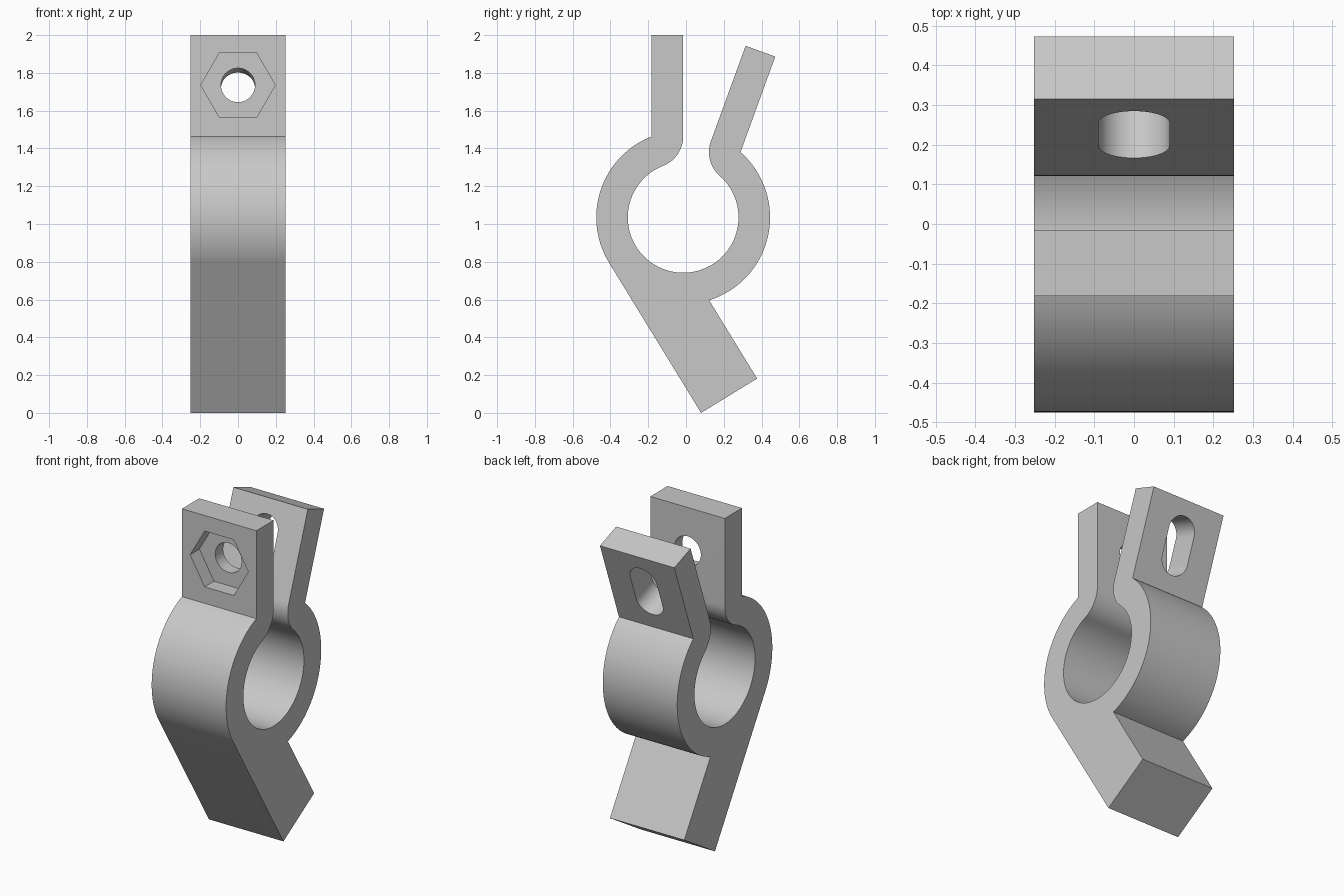
import bpy, bmesh
from math import sin, cos, pi, radians, sqrt, degrees, atan2
from mathutils import Vector, Matrix

cube = bpy.data.objects.get("Cube")
if cube:
    bpy.data.objects.remove(cube, do_unlink=True)

HALF_W = 0.252               # half the clamp width
CY, CZ = -0.015, 1.035       # ring centre
R_OUT, R_IN = 0.46, 0.293
THICK = R_OUT - R_IN
ARM = 0.538                  # straight length of each lug
TILT = radians(20)           # lean of the back lug
STEM_W, STEM_ANGLE = 0.348, radians(31.5)

grey = bpy.data.materials.new("plain grey")
grey.use_nodes = True
grey.diffuse_color = (0.58, 0.58, 0.58, 1)
grey.node_tree.nodes["Principled BSDF"].inputs["Base Color"].default_value = grey.diffuse_color


def arc(c, r, a0, a1, n):
    """Points on an arc, angles in degrees."""
    steps = [radians(a0 + (a1 - a0) * i / n) for i in range(n + 1)]
    return [Vector((c[0] + r * cos(a), c[1] + r * sin(a))) for a in steps]


def prism(name, points, sweep):
    """Extrude a closed 3D outline along a vector."""
    bm = bmesh.new()
    face = bm.faces.new([bm.verts.new(p) for p in points])
    new = bmesh.ops.extrude_face_region(bm, geom=[face], use_keep_orig=True)["geom"]
    bmesh.ops.translate(bm, vec=sweep, verts=[v for v in new if isinstance(v, bmesh.types.BMVert)])
    bmesh.ops.recalc_face_normals(bm, faces=bm.faces)
    mesh = bpy.data.meshes.new(name)
    bm.to_mesh(mesh)
    bm.free()
    mesh.materials.append(grey)
    obj = bpy.data.objects.new(name, mesh)
    bpy.context.collection.objects.link(obj)
    return obj


# Lug outline relative to the ring centre: outer root, tip, then inner fillet
root = Vector((-THICK, sqrt(R_OUT ** 2 - THICK ** 2)))
root_angle = degrees(atan2(root.y, root.x))
tip = root.y + ARM
lug = [root, Vector((-THICK, tip)), Vector((0, tip))]
lug += arc(root, THICK, 0, root_angle - 180, 16)

# Back lug is the mirrored front lug, leaning backwards
lean = Matrix.Rotation(-TILT, 2)
back_lug = [lean @ Vector((-p.x, p.y)) for p in reversed(lug)]
back_angle = 180 - root_angle - degrees(TILT)

# Stem, tangent to the front of the ring
down = Vector((sin(STEM_ANGLE), -cos(STEM_ANGLE)))
across = Vector((cos(STEM_ANGLE), sin(STEM_ANGLE)))
tangent = -across * R_OUT
front_corner = tangent + down * ((tangent.y + CZ) / cos(STEM_ANGLE))
offset = STEM_W - R_OUT
inner_corner = across * offset + down * sqrt(R_OUT ** 2 - offset ** 2)
stem = [inner_corner, front_corner + across * STEM_W, front_corner]
inner_angle = degrees(atan2(inner_corner.y, inner_corner.x))

outline = lug + arc((0, 0), R_IN, root_angle, 360 + back_angle, 72)[1:-1]
outline += back_lug + arc((0, 0), R_OUT, back_angle, inner_angle, 40)[1:-1]
outline += stem + arc((0, 0), R_OUT, 180 + degrees(STEM_ANGLE), root_angle, 40)[:-1]
clamp = prism("clamp_body", [(-HALF_W, p.x + CY, p.y + CZ) for p in outline],
              (2 * HALF_W, 0, 0))

# Nut pocket and bolt hole in the front lug
BOLT_Z, BOLT_R = 1.735, 0.09
lug_front = CY - THICK
hexagon = arc((0, BOLT_Z), 0.197, 0, 300, 5)
circle = arc((0, BOLT_Z), BOLT_R, 0, 352.5, 47)
pocket = prism("nut_pocket_cutter", [(p.x, lug_front - 0.1, p.y) for p in hexagon], (0, 0.19, 0))
hole = prism("bolt_hole_cutter", [(p.x, lug_front - 0.1, p.y) for p in circle],
             (0, THICK + 0.15, 0))

# Long slot through the back lug, square to its face
slot_outline = arc((0, 0.083), BOLT_R, 0, 180, 24) + arc((0, -0.083), BOLT_R, 180, 360, 24)
mid = root.y + 0.275
slot_points = []
for p in slot_outline:
    q = lean @ Vector((-0.08, mid + p.y))
    slot_points.append((p.x, q.x + CY, q.y + CZ))
through = lean @ Vector((THICK + 0.16, 0))
slot = prism("slot_cutter", slot_points, (0, through.x, through.y))

bpy.ops.object.select_all(action='DESELECT')
bpy.context.view_layer.objects.active = clamp
clamp.select_set(True)
for cutter in (pocket, hole, slot):
    cutter.hide_render = True
    mod = clamp.modifiers.new(cutter.name, 'BOOLEAN')
    mod.operation = 'DIFFERENCE'
    mod.solver = 'EXACT'
    mod.object = cutter
    bpy.ops.object.modifier_apply(modifier=mod.name)
    bpy.data.objects.remove(cutter, do_unlink=True)
bpy.ops.object.shade_smooth_by_angle(angle=radians(25))
